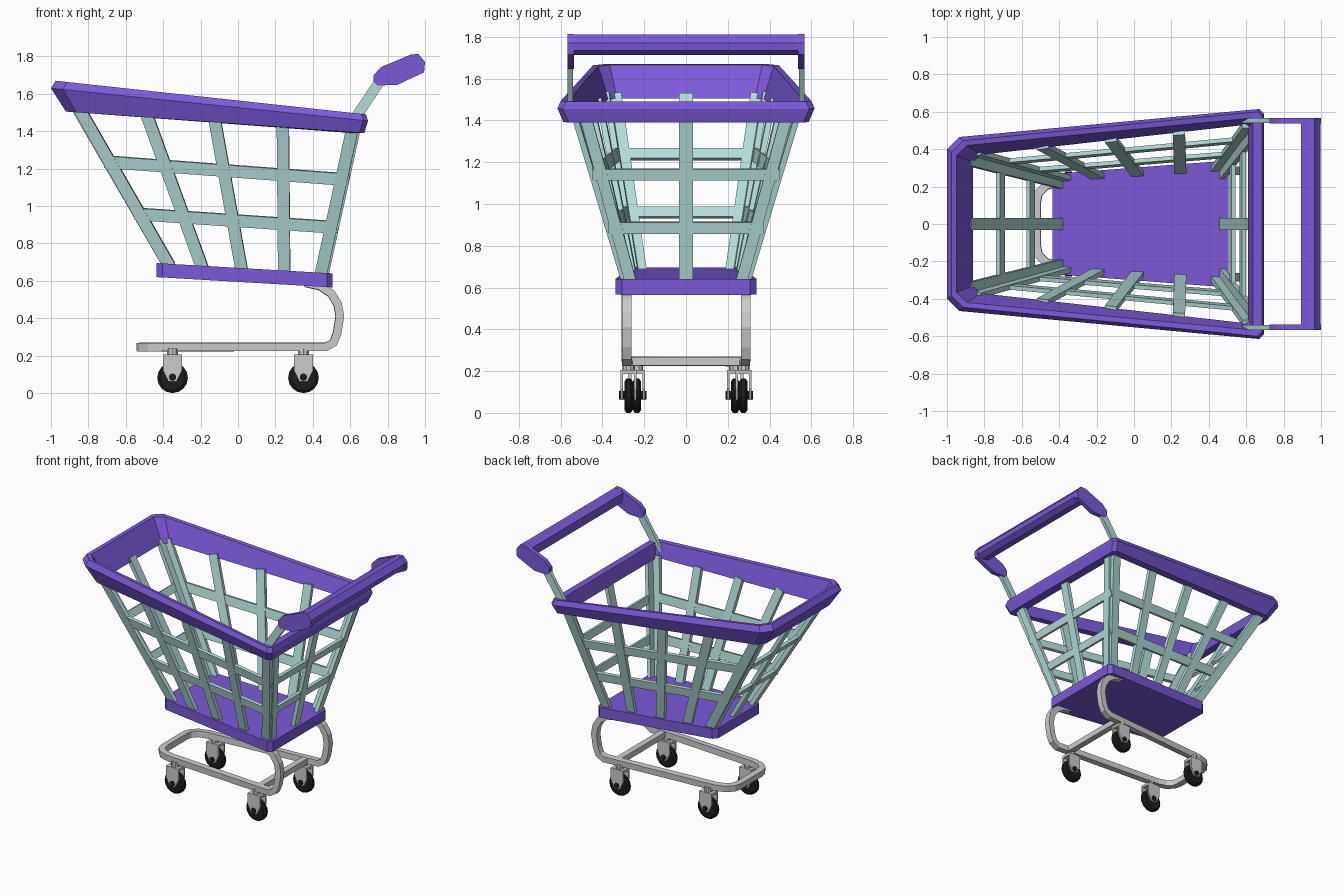
import bpy, bmesh, math
from mathutils import Vector, Matrix

if "Cube" in bpy.data.objects:
    bpy.data.objects.remove(bpy.data.objects["Cube"])


def material(name, rgb):
    m = bpy.data.materials.new(name)
    m.diffuse_color = (*rgb, 1)
    m.use_nodes = True
    m.node_tree.nodes["Principled BSDF"].inputs["Base Color"].default_value = m.diffuse_color
    return m


PURPLE = material("purple_plastic", (0.20, 0.10, 0.70))
TEAL = material("pale_teal", (0.45, 0.72, 0.70))
BLACK = material("black_rubber", (0.012, 0.012, 0.012))


def finish(bm, name, mat=None):
    bmesh.ops.recalc_face_normals(bm, faces=bm.faces)
    me = bpy.data.meshes.new(name)
    bm.to_mesh(me)
    bm.free()
    ob = bpy.data.objects.new(name, me)
    bpy.context.collection.objects.link(ob)
    if mat:
        me.materials.append(mat)
    return ob


def loft(bm, rings, closed=False):
    """Skin equal-length rings; cap the ends, or join last to first."""
    vs = [[bm.verts.new(p) for p in r] for r in rings]
    n = len(vs[0])
    pairs = list(zip(vs, vs[1:])) + ([(vs[-1], vs[0])] if closed else [])
    for a, b in pairs:
        for i in range(n):
            bm.faces.new((a[i], a[(i + 1) % n], b[(i + 1) % n], b[i]))
    if not closed:
        bm.faces.new(vs[0])
        bm.faces.new(vs[-1])


def sweep(bm, pts, normal, w, t):
    """Rectangular bar along a path, t thick along normal, w wide across it."""
    pts = [Vector(p) for p in pts]
    n, rings = Vector(normal), []
    for i, p in enumerate(pts):
        d0 = (p - pts[i - 1]).normalized() if i else (pts[1] - p).normalized()
        d1 = (pts[i + 1] - p).normalized() if i < len(pts) - 1 else d0
        d = (d0 + d1).normalized()
        n = (n - d * n.dot(d)).normalized()
        s = d.cross(n)
        rings.append([p + s * a * w / 2 + n * b * t / 2
                      for a, b in ((1, 1), (-1, 1), (-1, -1), (1, -1))])
    loft(bm, rings)


def prism(bm, xz, y0, y1):
    loft(bm, [[(x, y, z) for x, z in xz] for y in (y0, y1)])


def ring(xl, yl, zl, xr, yr, zr, cl, cr):
    """Tapered, sloping rectangle with chamfered corners."""
    half = [(xr, yr - cr), (xr - cr, yr), (xl + cl, yl), (xl, yl - cl)]
    pts = half + [(x, -y) for x, y in reversed(half)]
    return [(x, y, zl + (zr - zl) * (x - xl) / (xr - xl)) for x, y in pts]


# basket rim
bm = bmesh.new()
loft(bm, [ring(-1.0, .465, 1.63, .695, .615, 1.455, .065, .025),
          ring(-.975, .445, 1.67, .685, .60, 1.49, .06, .025),
          ring(-.95, .42, 1.665, .635, .565, 1.49, .055, .02),
          ring(-.86, .37, 1.505, .61, .53, 1.39, .04, .015),
          ring(-.92, .425, 1.505, .675, .587, 1.39, .055, .025)], True)
finish(bm, "basket_rim", PURPLE)

# basket floor
bm = bmesh.new()
loft(bm, [ring(-.435, .27, z, .505, .337, z - .055, .03, .03) for z in (.62, .695)])
finish(bm, "basket_floor", PURPLE)

# basket walls: bottom and top corners, left (L) and right (R) ends
BL, TL = Vector((-.39, .24, .68)), Vector((-.88, .375, 1.525))
BR, TR = Vector((.47, .295, .63)), Vector((.64, .53, 1.405))
FLIP = Matrix.Diagonal((1, -1, 1))
RAILS, W, T = (.33, .66), .065, .028


def at_x(a, b, x):
    return a.lerp(b, (x - a.x) / (b.x - a.x))


bm = bmesh.new()
for m in (Matrix.Identity(3), FLIP):
    bl, tl, br, tr = (m @ v for v in (BL, TL, BR, TR))
    n = (br - bl).cross(tl - bl)
    columns = [(BL.x + .025, TL.x + .03), (-.19, -.49), (.02, -.125),
               (.247, .24), (BR.x - .028, TR.x - .03)]
    for xb, xt in columns:
        sweep(bm, (at_x(bl, br, xb), at_x(tl, tr, xt)), n, W, T)
    for f in RAILS:
        sweep(bm, (bl.lerp(tl, f), br.lerp(tr, f)), n, W, T * .8)
finish(bm, "side_lattice", TEAL)

bm = bmesh.new()
for b, t in ((BL, TL), (BR, TR)):
    b2, t2 = FLIP @ b, FLIP @ t
    n = (b2 - b).cross(t - b)
    for f in (.5, .05, .95):
        sweep(bm, (b.lerp(b2, f), t.lerp(t2, f)), n, W if f == .5 else .055, T)
    for f in RAILS:
        sweep(bm, (b.lerp(t, f), b2.lerp(t2, f)), n, .055, T * .8)
finish(bm, "end_lattice", TEAL)

# handle: metal arms, end paddles and grip bar
bm = bmesh.new()
for s in (1, -1):
    sweep(bm, ((.60, s * .553, 1.43), (.78, s * .553, 1.70)), (0, 1, 0), .055, .026)
finish(bm, "handle_arms", TEAL)

bm = bmesh.new()
paddle = [(.725, 1.70), (.765, 1.743), (.925, 1.81), (.965, 1.813), (1.0, 1.77),
          (.995, 1.715), (.85, 1.647), (.745, 1.645), (.725, 1.665)]
for s in (1, -1):
    prism(bm, paddle, s * .536, s * .568)
finish(bm, "handle_paddles", PURPLE)

bm = bmesh.new()
prism(bm, [(.893, 1.792), (.93, 1.811), (.965, 1.811), (.998, 1.77),
           (.993, 1.735), (.955, 1.712), (.90, 1.722)], -.565, .565)
finish(bm, "handle_grip", PURPLE)

# chassis: bent bar from one leg round the nose to the other leg
half = [(.36, .285, .59), (.44, .285, .572), (.50, .285, .53), (.533, .285, .475),
        (.544, .285, .41), (.53, .285, .32), (.51, .285, .27), (.47, .285, .247),
        (-.40, .225, .247), (-.47, .205, .247), (-.51, .165, .247), (-.52, .12, .247)]
bm = bmesh.new()
sweep(bm, half + [(x, -y, z) for x, y, z in reversed(half)], (0, 0, 1), .045, .045)
sweep(bm, ((.37, -.28, .247), (.37, .28, .247)), (0, 0, 1), .045, .042)
finish(bm, "chassis_frame")

# casters
def cylinder(bm, r, depth, centre, sides, along_y=True):
    rot = Matrix.Rotation(math.pi / 2, 4, 'X') if along_y else Matrix()
    bmesh.ops.create_cone(bm, cap_ends=True, segments=sides, radius1=r, radius2=r,
                          depth=depth, matrix=Matrix.Translation(centre) @ rot)


forks, wheels = bmesh.new(), bmesh.new()
for cx, cy in ((-.35, .235), (.35, .275)):
    for s in (1, -1):
        y = s * cy
        plate = [(cx + a, z) for a, z in ((-.05, .205), (.05, .205), (.05, .12),
                                          (.022, .062), (-.022, .062), (-.05, .12))]
        for o in (-.033, .033):
            prism(forks, plate, y + o - .006, y + o + .006)
        prism(forks, [(cx - .05, .205), (cx + .05, .205), (cx + .05, .185),
                      (cx - .05, .185)], y - .035, y + .035)
        cylinder(forks, .03, .04, (cx, y, .218), 10, False)
        # tyre with bevelled shoulders, plus axle
        loft(wheels, [[(cx + r * math.cos(k * math.pi / 8), y + o,
                        .082 + r * math.sin(k * math.pi / 8)) for k in range(16)]
                      for r, o in ((.068, -.02), (.082, -.01), (.082, .01), (.068, .02))])
        cylinder(wheels, .02, .09, (cx, y, .085), 10)
finish(forks, "caster_forks")
finish(wheels, "caster_wheels", BLACK)
